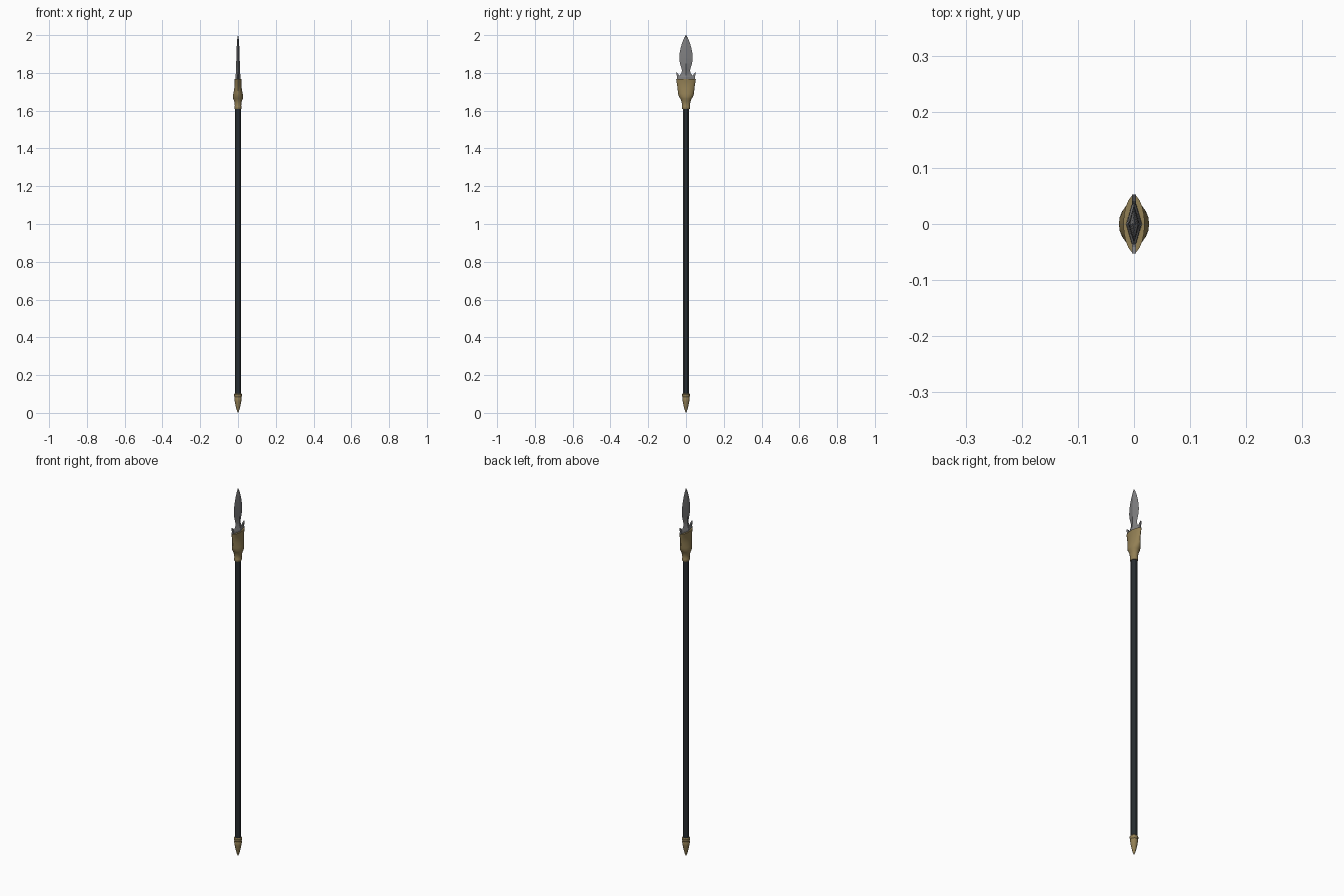
import bpy, bmesh, math

if "Cube" in bpy.data.objects:
    bpy.data.objects.remove(bpy.data.objects["Cube"])


def material(name, r, g, b):
    m = bpy.data.materials.new(name)
    m.diffuse_color = (r, g, b, 1)
    m.use_nodes = True
    m.node_tree.nodes["Principled BSDF"].inputs["Base Color"].default_value = m.diffuse_color
    return m


BRASS = material("aged brass", 0.29, 0.215, 0.09)
WOOD = material("dark shaft", 0.035, 0.044, 0.05)
STEEL = material("grey steel", 0.21, 0.21, 0.215)


def loft(name, rings, sides, mat, smooth=None):
    """Stack of rings (z, half width x, half width y, pinch); pinch > 1 makes a lens shape."""
    bm = bmesh.new()
    loops = []
    for z, rx, ry, p in rings:
        loop = []
        for i in range(sides):
            a = 2 * math.pi * i / sides
            c, s = math.cos(a), math.sin(a)
            loop.append(bm.verts.new((rx * math.copysign(abs(c) ** p, c), ry * s, z)))
        loops.append(loop)
    for lo, hi in zip(loops, loops[1:]):
        for i in range(sides):
            j = (i + 1) % sides
            bm.faces.new((lo[i], lo[j], hi[j], hi[i]))
    bm.faces.new(loops[0][::-1])
    bm.faces.new(loops[-1])
    return finish(name, bm, mat, smooth)


def finish(name, bm, mat, smooth=None):
    bmesh.ops.recalc_face_normals(bm, faces=bm.faces)
    me = bpy.data.meshes.new(name)
    bm.to_mesh(me)
    bm.free()
    me.materials.append(mat)
    ob = bpy.data.objects.new(name, me)
    bpy.context.collection.objects.link(ob)
    if smooth:
        bpy.context.view_layer.objects.active = ob
        ob.select_set(True)
        bpy.ops.object.shade_smooth_by_angle(angle=math.radians(smooth))
        ob.select_set(False)
    return ob


# Long shaft
loft("shaft", [(0.09, 0.0155, 0.0155, 1), (1.63, 0.0155, 0.0155, 1)], 10, WOOD)

# Pointed butt cap with a collar groove
loft("butt_cap", [(z, r, r, 1) for z, r in (
    (0.0, 0.001), (0.012, 0.006), (0.035, 0.012), (0.06, 0.017), (0.078, 0.0195),
    (0.083, 0.0175), (0.088, 0.0205), (0.098, 0.0205), (0.103, 0.0165))], 12, BRASS, 35)

# Brass socket: round at the shaft, flaring to a lens at the blade
loft("socket", [
    (1.608, 0.0165, 0.0195, 1), (1.613, 0.0185, 0.022, 1), (1.622, 0.0185, 0.022, 1),
    (1.626, 0.017, 0.0205, 1), (1.65, 0.020, 0.024, 1), (1.663, 0.0255, 0.030, 1),
    (1.675, 0.027, 0.038, 1.1), (1.69, 0.025, 0.042, 1.2), (1.715, 0.020, 0.0445, 1.2),
    (1.735, 0.0175, 0.047, 1.2), (1.752, 0.0175, 0.050, 1.2), (1.768, 0.019, 0.052, 1.2)],
    20, BRASS, 35)

# Leaf blade with diamond section and a wide foot seated in the socket
loft("blade", [(z, x, y, 1) for z, x, y in (
    (1.755, 0.015, 0.049), (1.777, 0.0135, 0.047), (1.787, 0.0125, 0.033),
    (1.797, 0.0115, 0.025), (1.812, 0.0105, 0.021), (1.828, 0.0100, 0.025),
    (1.85, 0.0095, 0.032), (1.875, 0.009, 0.0355), (1.9, 0.0085, 0.0345),
    (1.93, 0.0075, 0.029), (1.96, 0.0055, 0.020), (1.985, 0.0035, 0.010),
    (2.0, 0.0005, 0.001))], 4, STEEL)

# Curved barbs at both ends of the blade foot
bm = bmesh.new()
outline = [(0.030, 1.772), (0.049, 1.768), (0.0485, 1.783), (0.0525, 1.804), (0.041, 1.795), (0.037, 1.785)]
for side in (-1, 1):
    front = [bm.verts.new((0.0035, side * y, z)) for y, z in outline]
    back = [bm.verts.new((-0.0035, side * y, z)) for y, z in outline]
    bm.faces.new(front)
    bm.faces.new(back[::-1])
    for i in range(len(outline)):
        j = (i + 1) % len(outline)
        bm.faces.new((front[i], back[i], back[j], front[j]))
finish("blade_barbs", bm, STEEL)
